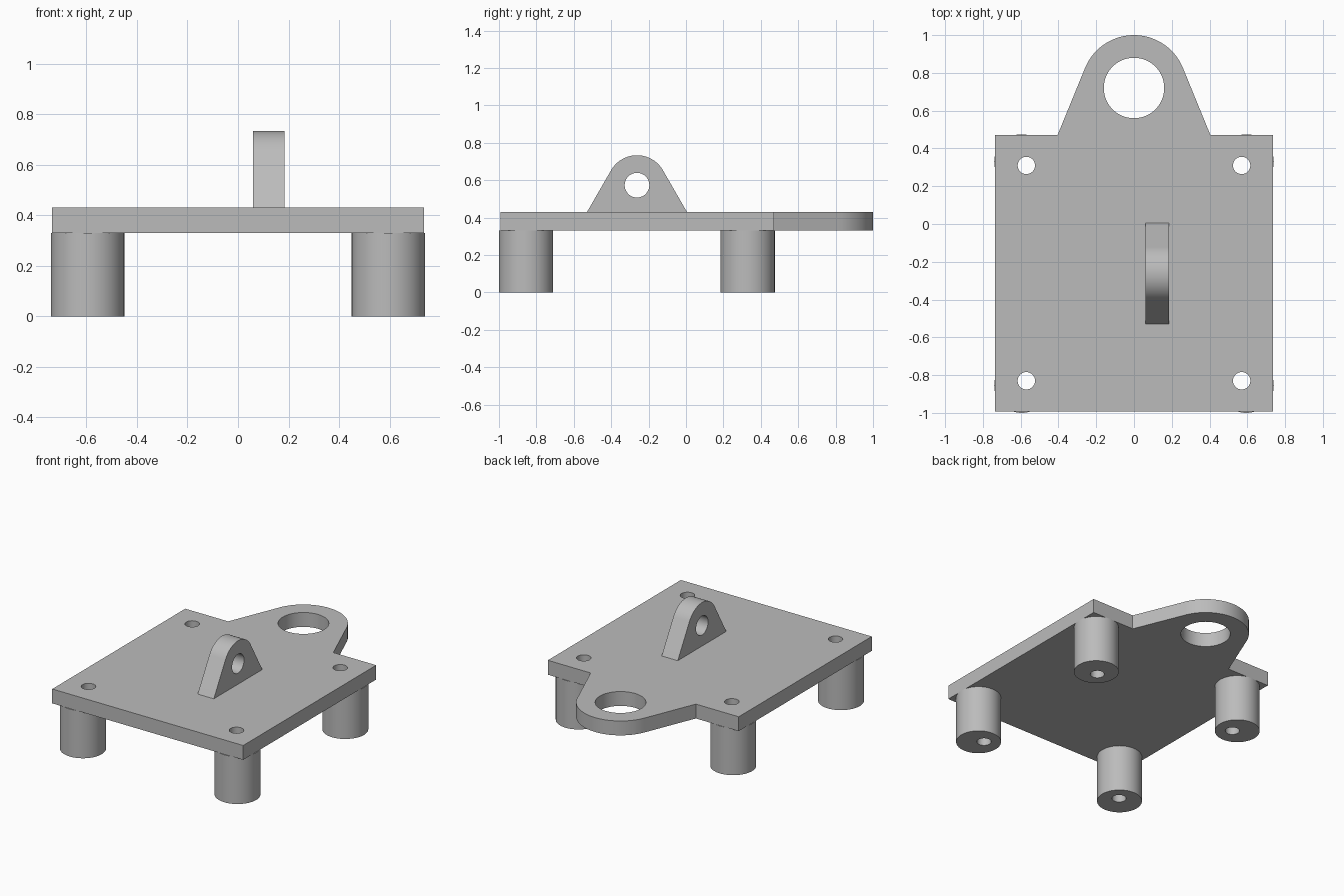
import bpy, bmesh
from math import sin, cos, pi, atan2, acos, hypot
from mathutils import Matrix, Vector

cube = bpy.data.objects.get("Cube")
if cube:
    bpy.data.objects.remove(cube, do_unlink=True)

grey = bpy.data.materials.new("plain grey")
grey.use_nodes = True
colour = (0.5, 0.5, 0.5, 1)
grey.diffuse_color = colour
grey.node_tree.nodes["Principled BSDF"].inputs["Base Color"].default_value = colour


def arc(cx, cy, r, start=0, end=2 * pi, steps=64, closed=True):
    count = steps if closed else steps + 1
    angles = [start + (end - start) * i / steps for i in range(count)]
    return [(cx + r * cos(a), cy + r * sin(a)) for a in angles]


def ear(cx, cy, r, half_base, base):
    """Round top whose straight sides run tangent down to the base line."""
    drop = base - cy
    t = atan2(drop, half_base) + acos(r / hypot(half_base, drop))
    return ([(cx + half_base, base)]
            + arc(cx, cy, r, t, pi - t, 40, closed=False)
            + [(cx - half_base, base)])


def extrude_profile(name, loops, depth, matrix):
    """Fill an outline with holes, give it thickness and place it."""
    curve = bpy.data.curves.new(name, "CURVE")
    curve.dimensions = "2D"
    curve.fill_mode = "BOTH"
    curve.extrude = depth / 2
    for loop in loops:
        spline = curve.splines.new("POLY")
        spline.points.add(len(loop) - 1)
        for point, (x, y) in zip(spline.points, loop):
            point.co = (x, y, 0, 1)
        spline.use_cyclic_u = True
    temp = bpy.data.objects.new(name + "_outline", curve)
    bpy.context.collection.objects.link(temp)
    bpy.context.view_layer.update()
    graph = bpy.context.evaluated_depsgraph_get()
    mesh = bpy.data.meshes.new_from_object(temp.evaluated_get(graph))
    bpy.data.objects.remove(temp, do_unlink=True)
    bpy.data.curves.remove(curve)

    bm = bmesh.new()
    bm.from_mesh(mesh)
    bmesh.ops.remove_doubles(bm, verts=bm.verts, dist=0.0001)
    bmesh.ops.transform(bm, matrix=matrix, verts=bm.verts)
    bmesh.ops.recalc_face_normals(bm, faces=bm.faces)
    bm.to_mesh(mesh)
    bm.free()
    mesh.name = name
    mesh.materials.clear()
    mesh.materials.append(grey)
    obj = bpy.data.objects.new(name, mesh)
    bpy.context.collection.objects.link(obj)
    bpy.ops.object.select_all(action="DESELECT")
    obj.select_set(True)
    bpy.context.view_layer.objects.active = obj
    bpy.ops.object.shade_smooth_by_angle(angle=0.5)
    return obj


LEG_HEIGHT, PLATE = 0.33, 0.1
HALF_X, FRONT, BACK = 0.735, -0.993, 0.47
# Each row: leg centre y, bolt hole y
ROWS = {"front": (-0.855, -0.83), "back": (0.33, 0.31)}
SIDES = {"left": 1, "right": -1}
LEG_X, HOLE_X, HOLE_R = 0.595, 0.57, 0.046

# Base plate with round rear tab, large eye and four bolt holes
outline = ([(-HALF_X, FRONT), (HALF_X, FRONT), (HALF_X, BACK)]
           + ear(0, 0.72, 0.28, 0.405, BACK) + [(-HALF_X, BACK)])
holes = [arc(0, 0.72, 0.16)]
holes += [arc(s * HOLE_X, row[1], HOLE_R, steps=32)
          for s in SIDES.values() for row in ROWS.values()]
extrude_profile("base_plate", [outline] + holes, PLATE,
                Matrix.Translation((0, 0, LEG_HEIGHT + PLATE / 2)))

# Legs with off-centre bolt holes running right through
for row_name, (leg_y, hole_y) in ROWS.items():
    for side, s in SIDES.items():
        extrude_profile(f"{row_name}_{side}_leg",
                        [arc(s * LEG_X, leg_y, 0.145),
                         arc(s * HOLE_X, hole_y, HOLE_R, steps=32)],
                        LEG_HEIGHT,
                        Matrix.Translation((0, 0, LEG_HEIGHT / 2)))

# Upright lug: profile drawn in y and z, thickness along x
upright = Matrix(((0, 0, 1, 0.122), (1, 0, 0, 0), (0, 1, 0, 0), (0, 0, 0, 1)))
extrude_profile("upright_lug",
                [ear(-0.262, 0.573, 0.16, 0.267, LEG_HEIGHT + PLATE),
                 arc(-0.262, 0.573, 0.066, steps=40)],
                0.124, upright)
